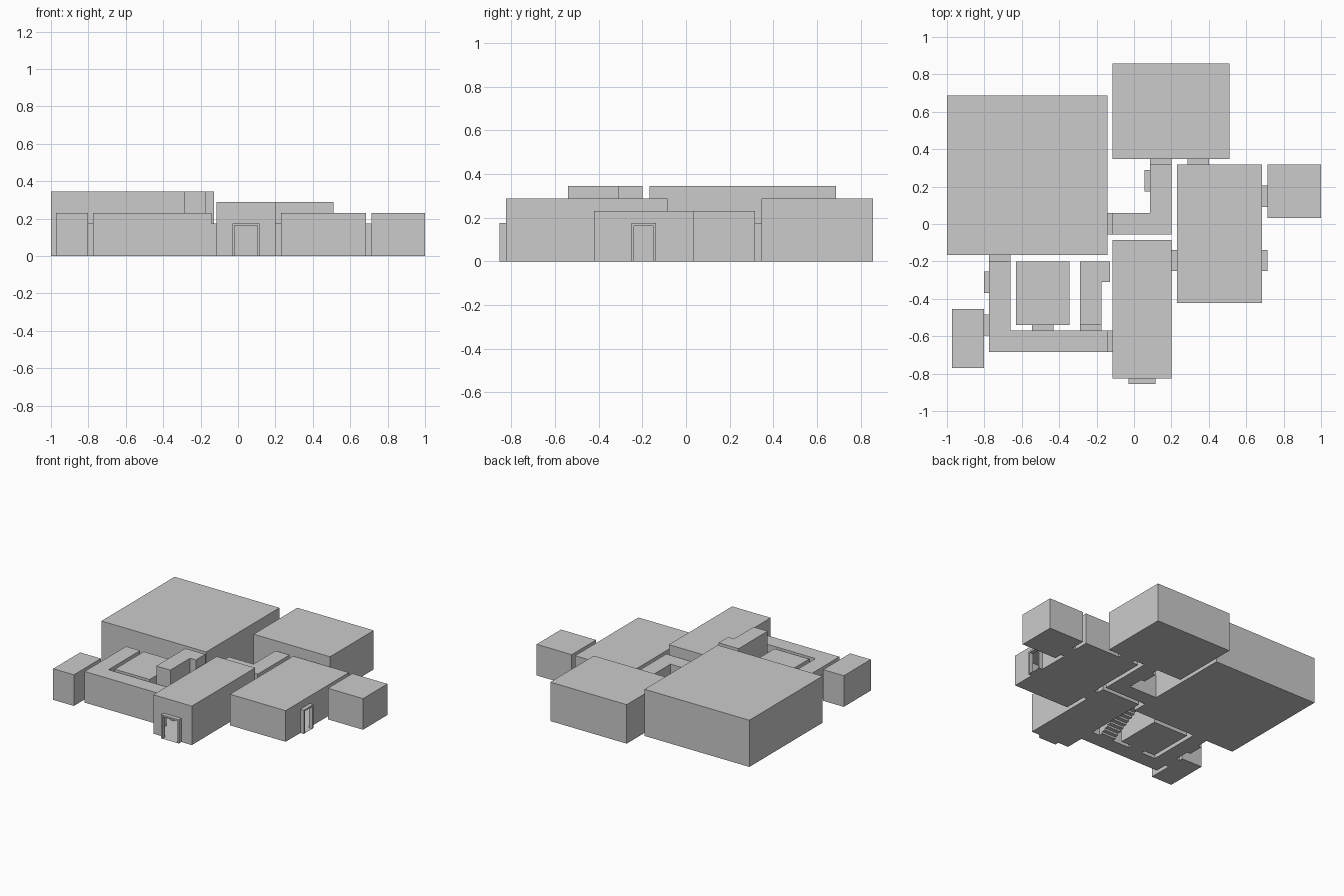
import bpy, bmesh

if "Cube" in bpy.data.objects:
    bpy.data.objects.remove(bpy.data.objects["Cube"])

DOOR_H = 0.175
TOL = 0.008


def finish(name, bm):
    bmesh.ops.remove_doubles(bm, verts=bm.verts, dist=1e-5)
    mesh = bpy.data.meshes.new(name)
    bm.to_mesh(mesh)
    bm.free()
    bpy.context.collection.objects.link(bpy.data.objects.new(name, mesh))


def face(bm, pts):
    bm.faces.new([bm.verts.new(p) for p in pts])


def rect(x0, x1, y0, y1):
    return [(x0, y0), (x1, y0), (x1, y1), (x0, y1)]


def box(bm, x0, x1, y0, y1, z0, z1):
    r = bmesh.ops.create_cube(bm, size=1)
    for v in r["verts"]:
        v.co = ((x0 + x1) / 2 + v.co.x * (x1 - x0),
                (y0 + y1) / 2 + v.co.y * (y1 - y0),
                (z0 + z1) / 2 + v.co.z * (z1 - z0))


# Doorways: x0, x1, y0, y1 (passage runs along the thin direction)
doors = {
    "hall_to_passage_door": (-.143, -.115, -.055, .06),
    "passage_to_back_room_door": (.085, .2, .317, .347),
    "right_room_to_back_room_door": (.285, .4, .317, .347),
    "passage_exit": (.055, .085, .175, .29),
    "right_room_to_side_room_door": (.685, .713, .09, .205),
    "right_room_exit": (.685, .713, -.25, -.138),
    "entry_to_right_room_door": (.2, .23, -.25, -.138),
    "main_entrance": (-.03, .115, -.855, -.825),
    "corridor_to_hall_door": (-.775, -.66, -.2, -.167),
    "corridor_exit": (-.803, -.775, -.37, -.255),
    "corridor_to_store_door": (-.803, -.775, -.595, -.483),
    "corridor_to_middle_room_door": (-.545, -.43, -.57, -.54),
    "corridor_to_stair_door": (-.29, -.175, -.57, -.54),
    "corridor_to_entry_door": (-.143, -.115, -.685, -.57),
}
openings = [(d, DOOR_H) for d in doors.values()]
# full height opening between the stairs and the landing
openings.append(((-.29, -.175, -.34, -.31), .345))


def wall_gaps(a, b):
    """Openings on the wall a-b as (start, end, top) along its direction."""
    along = 0 if abs(b[0] - a[0]) > abs(b[1] - a[1]) else 1
    across = 1 - along
    lo, hi = sorted((a[along], b[along]))
    gaps = []
    for d, top in openings:
        r = (d[0:2], d[2:4])
        thin = r[across][1] - r[across][0] < r[along][1] - r[along][0]
        touch = any(abs(e - a[across]) < TOL for e in r[across])
        if thin and touch and r[along][0] > lo - TOL and r[along][1] < hi + TOL:
            gaps.append((max(lo, r[along][0]), min(hi, r[along][1]), top))
    gaps.sort(reverse=b[along] < a[along])
    if b[along] < a[along]:
        gaps = [(e, s, t) for s, e, t in gaps]
    return along, gaps


def room(name, outline, top, floor=0.0):
    """Shell with floor, ceiling and walls pierced by the doorways."""
    bm = bmesh.new()
    face(bm, [(x, y, top) for x, y in outline])
    face(bm, [(x, y, floor) for x, y in reversed(outline)])
    for a, b in zip(outline, outline[1:] + outline[:1]):
        along, gaps = wall_gaps(a, b)

        def panel(s, e, z0):
            if abs(e - s) < 1e-4 or top - z0 < 1e-4:
                return
            p, q = ((s, a[1]), (e, a[1])) if along == 0 else ((a[0], s), (a[0], e))
            face(bm, [(*p, z0), (*q, z0), (*q, top), (*p, top)])

        pos = a[along]
        for s, e, t in gaps:
            panel(pos, s, floor)
            panel(s, e, t)
            pos = e
        panel(pos, b[along], floor)
    finish(name, bm)


# Rooms
room("great_hall", rect(-1, -.143, -.167, .688), .345)
room("back_room", rect(-.115, .51, .347, .857), .288)
room("right_room", rect(.23, .685, -.422, .317), .23)
room("side_room", rect(.713, 1, .032, .317), .23)
room("entry_room", rect(-.115, .2, -.825, -.085), .288)
room("store_room", rect(-.972, -.803, -.77, -.455), .23)
room("middle_room", rect(-.63, -.345, -.54, -.2), .23)

# Corridors
room("passage", [(-.115, -.055), (.2, -.055), (.2, .317), (.085, .317),
                 (.085, .06), (-.115, .06)], .23)
room("left_corridor", [(-.775, -.685), (-.143, -.685), (-.143, -.57),
                       (-.66, -.57), (-.66, -.2), (-.775, -.2)], .23)

# Stair flight with stepped underside, and its landing
steps, y0, y1, rise = 8, -.54, -.31, .115
profile = [(y0, .345), (y0, DOOR_H), (y0, 0)]
for i in range(steps):
    y = y0 + (y1 - y0) * i / steps
    z = rise * (i + 1) / steps
    profile += [(y, z), (y + (y1 - y0) / steps, z)]
profile.pop(2)
profile.insert(2, (y0, 0))
profile.append((y1, .345))
bm = bmesh.new()
xa, xb = -.29, -.175
side = [p for i, p in enumerate(profile) if i != 1]
side = side[:1] + side[2:]          # first riser lies on the front wall line
face(bm, [(xb, y, z) for y, z in side])
face(bm, [(xa, y, z) for y, z in reversed(side)])
for i, (p, q) in enumerate(zip(profile, profile[1:] + profile[:1])):
    if i in (1, len(profile) - 2):  # door and landing openings
        continue
    face(bm, [(xa, *p), (xa, *q), (xb, *q), (xb, *p)])
finish("stair_flight", bm)
room("stair_landing", rect(-.29, -.127, -.31, -.2), .345, rise)

# Door frames: two posts, a header and a sill
for name, (x0, x1, y0, y1) in doors.items():
    bm = bmesh.new()
    t = .012
    if x1 - x0 > y1 - y0:
        box(bm, x0, x0 + t, y0, y1, 0, DOOR_H)
        box(bm, x1 - t, x1, y0, y1, 0, DOOR_H)
        box(bm, x0 + t, x1 - t, y0, y1, DOOR_H - t, DOOR_H)
        inner = rect(x0 + t, x1 - t, y0, y1)
    else:
        box(bm, x0, x1, y0, y0 + t, 0, DOOR_H)
        box(bm, x0, x1, y1 - t, y1, 0, DOOR_H)
        box(bm, x0, x1, y0 + t, y1 - t, DOOR_H - t, DOOR_H)
        inner = rect(x0, x1, y0 + t, y1 - t)
    face(bm, [(x, y, 0) for x, y in reversed(inner)])
    finish(name, bm)
